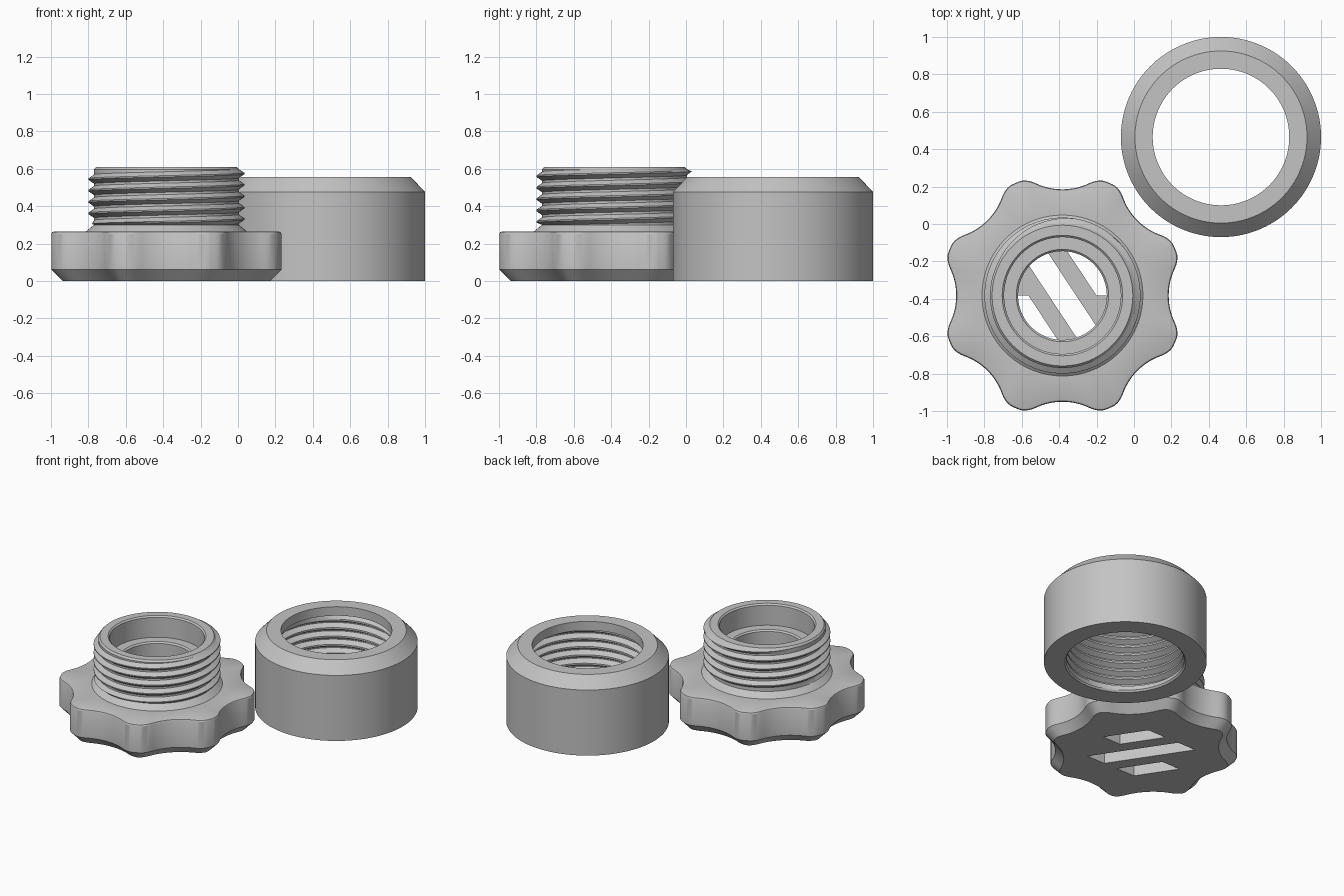
import bpy, bmesh, math

if "Cube" in bpy.data.objects:
    bpy.data.objects.remove(bpy.data.objects["Cube"])

N = 240          # columns around each turned part
PITCH = 0.061    # thread pitch
ANGLES = [math.tau * i / N for i in range(N + 1)]

grey = bpy.data.materials.new("plain grey")
grey.use_nodes = True
grey.diffuse_color = (0.55, 0.55, 0.55, 1)
grey.node_tree.nodes["Principled BSDF"].inputs["Base Color"].default_value = grey.diffuse_color


def clamp(v, lo=0.0, hi=1.0):
    return max(lo, min(hi, v))


def circle(r, z):
    return [(r, z)] * (N + 1)


def scalloped(inset, z):
    """Eight-lobed grip outline, moved inward by inset."""
    scoop, dist, cap = 0.344 + inset, 0.911, 0.652 - inset
    step = math.tau / 8
    radii = []
    for i in range(N):
        a = (ANGLES[i] + step / 2) % step - step / 2
        root = scoop ** 2 - (dist * math.sin(a)) ** 2
        radii.append(min(cap, dist * math.cos(a) - math.sqrt(root)) if root > 0 else cap)
    # soften the lobe corners
    soft = [sum(radii[(i + k) % N] for k in range(-2, 3)) / 5 for i in range(N)]
    return [(r, z) for r in soft + soft[:1]]


def thread(base, depth, lo, hi, phase, fade):
    """Rows following a right-handed helix, fading out at both ends."""
    rows = []
    first = math.floor((lo - phase) / PITCH) - 2
    last = math.ceil((hi - phase) / PITCH) + 2
    for k in range(first, last):
        for u in (-0.4, -0.06, 0.06, 0.4):
            row = []
            for a in ANGLES:
                z = clamp(phase + PITCH * (k + u + a / math.tau), lo, hi)
                w = (z - phase) / PITCH - a / math.tau
                w = abs(w - round(w))
                ridge = clamp((0.4 - w) / 0.34)
                ends = clamp(min(z - lo, hi - z) / fade)
                row.append((base + depth * ridge * ends, z))
            rows.append(row)
    return rows


def build(name, rows, cx, cy):
    """Skin a stack of rows into one closed, smooth-shaded solid."""
    bm = bmesh.new()
    grid = [[bm.verts.new((cx + r * math.cos(a), cy + r * math.sin(a), z))
             for (r, z), a in zip(row, ANGLES)] for row in rows]
    for low, high in zip(grid, grid[1:]):
        for i in range(N):
            bm.faces.new((low[i], low[i + 1], high[i + 1], high[i]))
    bmesh.ops.remove_doubles(bm, verts=bm.verts, dist=0.00002)
    bmesh.ops.recalc_face_normals(bm, faces=bm.faces)
    return finish(name, bm)


def finish(name, bm):
    mesh = bpy.data.meshes.new(name)
    bm.to_mesh(mesh)
    bm.free()
    mesh.materials.append(grey)
    ob = bpy.data.objects.new(name, mesh)
    bpy.context.collection.objects.link(ob)
    return ob


def activate(ob):
    bpy.ops.object.select_all(action='DESELECT')
    ob.select_set(True)
    bpy.context.view_layer.objects.active = ob


# Threaded cap: scalloped grip, male thread, stepped bore
cap_x = cap_y = -0.3825
cap_rows = [circle(0, 0), scalloped(0.055, 0), scalloped(0, 0.06),
            scalloped(0, 0.252), scalloped(0.004, 0.261), scalloped(0.013, 0.265),
            circle(0.43, 0.265)]
cap_rows += thread(0.387, 0.03, 0.3, 0.597, 0.575, 0.012)
cap_rows += [circle(0.376, 0.61), circle(0.322, 0.61), circle(0.312, 0.60),
             circle(0.312, 0.455), circle(0.247, 0.455), circle(0.237, 0.445),
             circle(0.237, 0.1), circle(0, 0.1)]
threaded_cap = build("threaded_cap", cap_rows, cap_x, cap_y)

# Slanted drain slots through the cap floor
bm = bmesh.new()
for mid, y0, y1 in ((0, -0.26, 0.26), (0.255, 0, 0.26), (-0.255, -0.26, 0)):
    loop = [(mid - 0.66 * y + s * 0.073, y)
            for y, s in ((y0, -1), (y0, 1), (y1, 1), (y1, -1))]
    base = bm.faces.new([bm.verts.new((cap_x + x, cap_y + y, -0.05)) for x, y in loop])
    top = bmesh.ops.extrude_face_region(bm, geom=[base])["geom"]
    for v in top:
        if isinstance(v, bmesh.types.BMVert):
            v.co.z = 0.101
bmesh.ops.recalc_face_normals(bm, faces=bm.faces)
cutter = finish("slot_cutter", bm)
cutter.hide_render = True
cut = threaded_cap.modifiers.new("slots", 'BOOLEAN')
cut.operation = 'DIFFERENCE'
cut.solver = 'EXACT'
cut.object = cutter
activate(threaded_cap)
bpy.ops.object.modifier_apply(modifier=cut.name)
bpy.data.objects.remove(cutter)

# Collar nut: chamfered ring with female thread and a top lip
nut_rows = [circle(0.398, 0), circle(0.535, 0), circle(0.535, 0.476),
            circle(0.46, 0.555), circle(0.365, 0.555), circle(0.365, 0.49)]
nut_rows += reversed(thread(0.388, 0.036, 0.012, 0.48, 0.03, 0.015))
nut_rows.append(nut_rows[0])
collar_nut = build("collar_nut", nut_rows, 0.465, 0.465)

for ob in (threaded_cap, collar_nut):
    activate(ob)
    bpy.ops.object.shade_smooth_by_angle(angle=math.radians(25))
